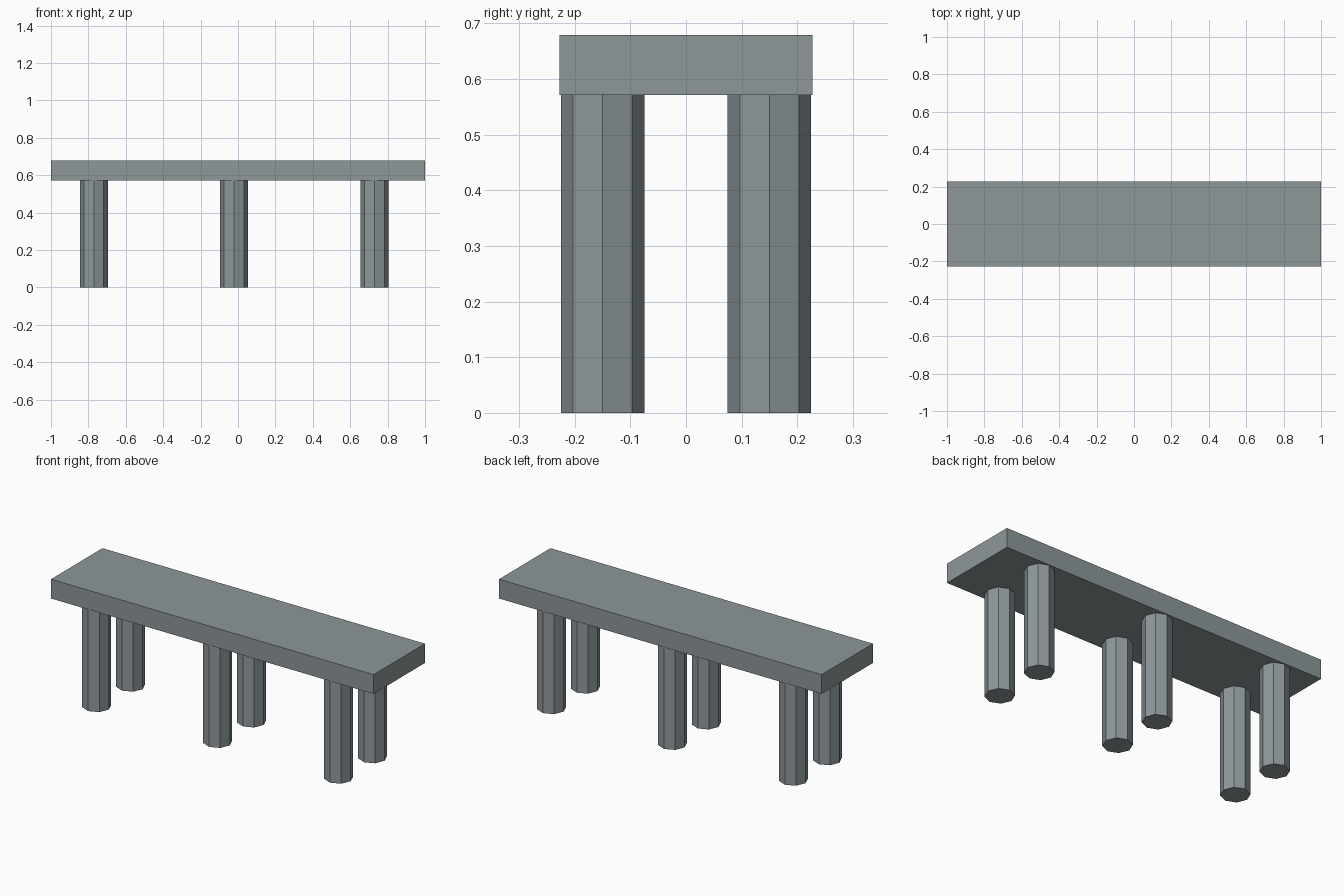
import bpy

if "Cube" in bpy.data.objects:
    bpy.data.objects.remove(bpy.data.objects["Cube"])

SEAT_BOTTOM, SEAT_TOP = 0.571, 0.679
LEG_RADIUS = 0.075


def make_material(name, rgb):
    mat = bpy.data.materials.new(name)
    mat.diffuse_color = (*rgb, 1)
    mat.use_nodes = True
    mat.node_tree.nodes["Principled BSDF"].inputs["Base Color"].default_value = mat.diffuse_color
    return mat


seat_grey = make_material("seat_grey", (0.27, 0.31, 0.32))
leg_grey = make_material("leg_grey", (0.27, 0.31, 0.33))

# Plank seat
bpy.ops.mesh.primitive_cube_add(size=1, location=(0, 0, (SEAT_BOTTOM + SEAT_TOP) / 2))
seat = bpy.context.object
seat.name = "seat"
seat.scale = (2, 0.455, SEAT_TOP - SEAT_BOTTOM)
bpy.ops.object.transform_apply(location=False, rotation=False, scale=True)
seat.data.materials.append(seat_grey)


def add_leg(name, x, y):
    bpy.ops.mesh.primitive_cylinder_add(
        vertices=8, radius=LEG_RADIUS, depth=SEAT_BOTTOM, location=(x, y, SEAT_BOTTOM / 2))
    leg = bpy.context.object
    leg.name = name
    leg.data.materials.append(leg_grey)


# Three pairs of octagonal legs, set slightly left of centre
for side, x in (("left", -0.771), ("middle", -0.021), ("right", 0.729)):
    for end, y in (("front", -0.15), ("back", 0.15)):
        add_leg(f"{end}_{side}_leg", x, y)
